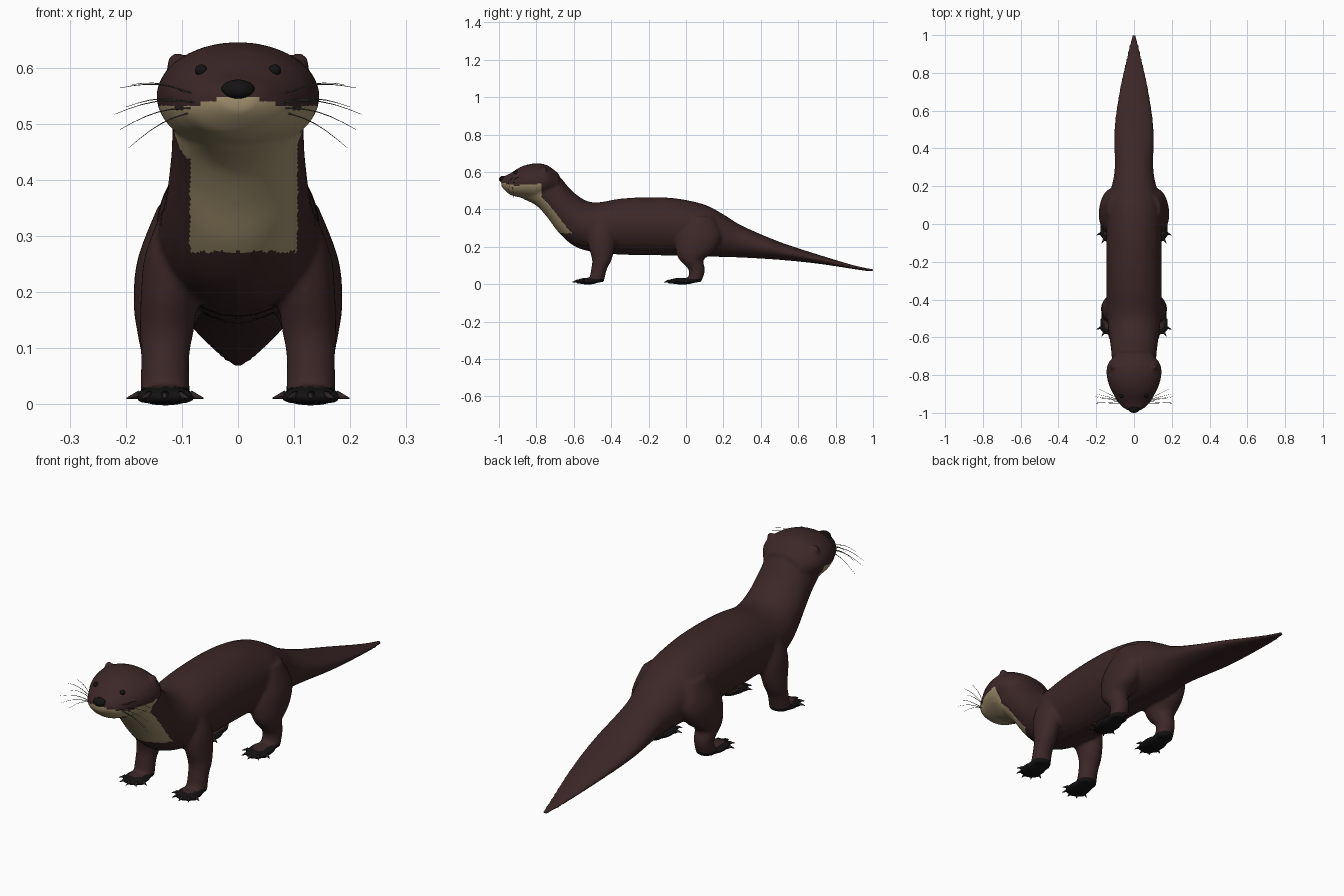
import bpy, bmesh, math
from mathutils import Vector, Matrix
from mathutils.bvhtree import BVHTree

if "Cube" in bpy.data.objects:
    bpy.data.objects.remove(bpy.data.objects["Cube"])


def material(name, rgb):
    m = bpy.data.materials.new(name)
    m.diffuse_color = (*rgb, 1)
    m.use_nodes = True
    m.node_tree.nodes["Principled BSDF"].inputs["Base Color"].default_value = m.diffuse_color
    return m


BROWN = material("brown fur", (0.045, 0.020, 0.020))
CREAM = material("cream fur", (0.37, 0.29, 0.16))
BLACK = material("black skin", (0.007, 0.006, 0.006))
CLAW = material("claw", (0.03, 0.02, 0.02))
WHISKER = material("whisker", (0.08, 0.075, 0.06))


def make_object(name, bm, mats):
    me = bpy.data.meshes.new(name)
    bmesh.ops.recalc_face_normals(bm, faces=bm.faces)
    bm.to_mesh(me)
    bm.free()
    for m in mats:
        me.materials.append(m)
    me.polygons.foreach_set("use_smooth", [True] * len(me.polygons))
    ob = bpy.data.objects.new(name, me)
    bpy.context.collection.objects.link(ob)
    return ob


def smooth_stations(st, steps=4):
    """Catmull-Rom interpolation between tuples."""
    st = [Vector(s) for s in st]
    out = []
    for i in range(len(st) - 1):
        a, b, c, d = st[max(i - 1, 0)], st[i], st[i + 1], st[min(i + 2, len(st) - 1)]
        for k in range(steps):
            t = k / steps
            out.append(0.5 * (2 * b + (c - a) * t + (2 * a - 5 * b + 4 * c - d) * t * t
                              + (3 * b - a - 3 * c + d) * t ** 3))
    return out + [st[-1]]


def loft(bm, rings):
    rows = [[bm.verts.new(p) for p in r] for r in rings]
    n = len(rows[0])
    for r, s in zip(rows, rows[1:]):
        for i in range(n):
            bm.faces.new((r[i], r[(i + 1) % n], s[(i + 1) % n], s[i]))
    bm.faces.new(rows[0])
    bm.faces.new(rows[-1][::-1])


ANG = [2 * math.pi * i / 28 for i in range(28)]


def long_part(bm, st):
    """Stations along y: (y, top, bottom, half width)."""
    loft(bm, [[(w * math.cos(a), y, (t + b) / 2 + (t - b) / 2 * math.sin(a)) for a in ANG]
              for y, t, b, w in smooth_stations(st)])


def leg_part(bm, st, side):
    """Stations down z: (z, y, y radius, x, x radius)."""
    loft(bm, [[(side * (x + rx * math.cos(a)), y + ry * math.sin(a), z) for a in ANG]
              for z, y, ry, x, rx in smooth_stations(st)])


def ball(bm, c, r, seg=24):
    bmesh.ops.create_uvsphere(bm, u_segments=seg, v_segments=seg // 2, radius=1,
                              matrix=Matrix.Translation(c) @ Matrix.Diagonal((*r, 1)))


# Skin parts: torso with tail, head, legs, paws, ears
bm = bmesh.new()
long_part(bm, [(-.87, .57, .455, .08), (-.80, .62, .42, .112), (-.74, .622, .355, .117),
               (-.68, .58, .275, .12), (-.60, .49, .205, .13), (-.50, .437, .172, .142),
               (-.35, .457, .158, .146), (-.20, .465, .155, .146), (-.05, .458, .152, .146),
               (.10, .425, .148, .142), (.20, .373, .145, .118), (.30, .312, .142, .102),
               (.50, .226, .130, .104), (.70, .160, .110, .078), (.90, .100, .080, .035),
               (1.0, .080, .065, .010)])
long_part(bm, [(-.988, .565, .525, .030), (-.97, .578, .503, .060), (-.94, .592, .478, .088),
               (-.90, .618, .466, .110), (-.86, .636, .459, .130), (-.80, .646, .450, .145),
               (-.74, .635, .465, .138), (-.68, .590, .480, .09)])
FRONT = [(.36, -.45, .05, .09, .04), (.27, -.45, .075, .105, .06), (.20, -.45, .07, .120, .053),
         (.13, -.45, .052, .127, .048), (.08, -.465, .042, .130, .043), (.01, -.48, .04, .13, .045)]
HIND = [(.36, .08, .07, .09, .05), (.26, .07, .12, .112, .067), (.18, .05, .105, .124, .062),
        (.13, .03, .065, .130, .050), (.085, .055, .046, .13, .042), (.05, .056, .04, .13, .04),
        (.01, .04, .04, .13, .042)]
PAWS = [(-.525, .060), (-.020, .075)]
for s in (-1, 1):
    leg_part(bm, FRONT, s)
    leg_part(bm, HIND, s)
    for y, ry in PAWS:
        ball(bm, (s * .13, y, .016), (.052, ry, .018))
        for k in range(5):    # toes
            a = math.radians(-90 + (k - 2) * 30)
            ball(bm, (s * .13 + .046 * math.cos(a), y + (ry - .008) * math.sin(a), .013),
                 (.014, .016, .013), 12)
    ball(bm, (s * .108, -.757, .607), (.021, .012, .021), 16)
raw = make_object("skin_parts", bm, [])

# Fuse the parts into one smooth skin
rm = raw.modifiers.new("fuse", "REMESH")
rm.mode, rm.voxel_size = "VOXEL", 0.008
sm = raw.modifiers.new("soften", "SMOOTH")
sm.factor, sm.iterations = 0.5, 4
me = bpy.data.meshes.new_from_object(raw.evaluated_get(bpy.context.evaluated_depsgraph_get()))
bpy.data.objects.remove(raw)
body = bpy.data.objects.new("body", me)
bpy.context.collection.objects.link(body)
me.materials.clear()
for m in (BROWN, CREAM, BLACK):
    me.materials.append(m)


def fur_index(c, n):
    x, y, z = c
    if z < .03 and abs(x) > .06 and y < .1:      # paws
        return 2
    bib = abs(x - .01) < .096 and .272 < z < .47 and y < -.6 and n.y < -.2
    throat = .44 < z < .50 and y < -.77 and abs(x) < .128
    cheek = .48 < z < .535 and -.89 < y < -.775
    muzzle = z < .553 - .25 * abs(x) and y < -.86
    return 1 if bib or throat or cheek or muzzle else 0


for p in me.polygons:
    p.use_smooth = True
    p.material_index = fur_index(p.center, p.normal)
skin = BVHTree.FromPolygons([v.co for v in me.vertices], [p.vertices for p in me.polygons])

# Nose
bm = bmesh.new()
ball(bm, (0, -.978, .561), (.030, .022, .018))
make_object("nose", bm, [BLACK])

# Eyes set on the skin
bm = bmesh.new()
for s in (-1, 1):
    p = skin.find_nearest(Vector((s * .069, -.915, .602)))[0]
    ball(bm, p, (.011, .010, .011), 16)
make_object("eyes", bm, [BLACK])

# Claws fanned round each paw
bm = bmesh.new()
for s in (-1, 1):
    for y, ry in PAWS:
        for k in range(5):
            a = math.radians(-90 + (k - 2) * 33)
            d = Vector((math.cos(a), math.sin(a), -.25)).normalized()
            base = Vector((s * .13 + .063 * math.cos(a), y + (ry + .010) * math.sin(a), .014))
            bmesh.ops.create_cone(bm, cap_ends=True, segments=8, radius1=.0075, radius2=.0008,
                                  depth=.026, matrix=Matrix.Translation(base)
                                  @ d.to_track_quat("Z", "Y").to_matrix().to_4x4())
make_object("claws", bm, [CLAW])

# Whiskers: (root y, root z, tip x, tip y, tip z)
HAIRS = [(-.94, .552, .21, -.91, .564), (-.93, .547, .19, -.87, .570), (-.95, .538, .22, -.945, .517),
         (-.93, .535, .20, -.90, .530), (-.94, .528, .21, -.95, .490), (-.93, .522, .195, -.92, .457)]
bm = bmesh.new()
for s in (-1, 1):
    for ry, rz, tx, ty, tz in HAIRS:
        root, tip = Vector((s * .075, ry, rz)), Vector((s * tx, ty, tz))
        rings = []
        for i in range(7):
            t = i / 6
            c = root.lerp(tip, t) + Vector((0, 0, .012 * math.sin(math.pi * t)))
            r = .0016 * (1 - .75 * t)
            rings.append([c + Vector((0, r * math.cos(j * math.tau / 5), r * math.sin(j * math.tau / 5)))
                          for j in range(5)])
        loft(bm, rings)
make_object("whiskers", bm, [WHISKER])
